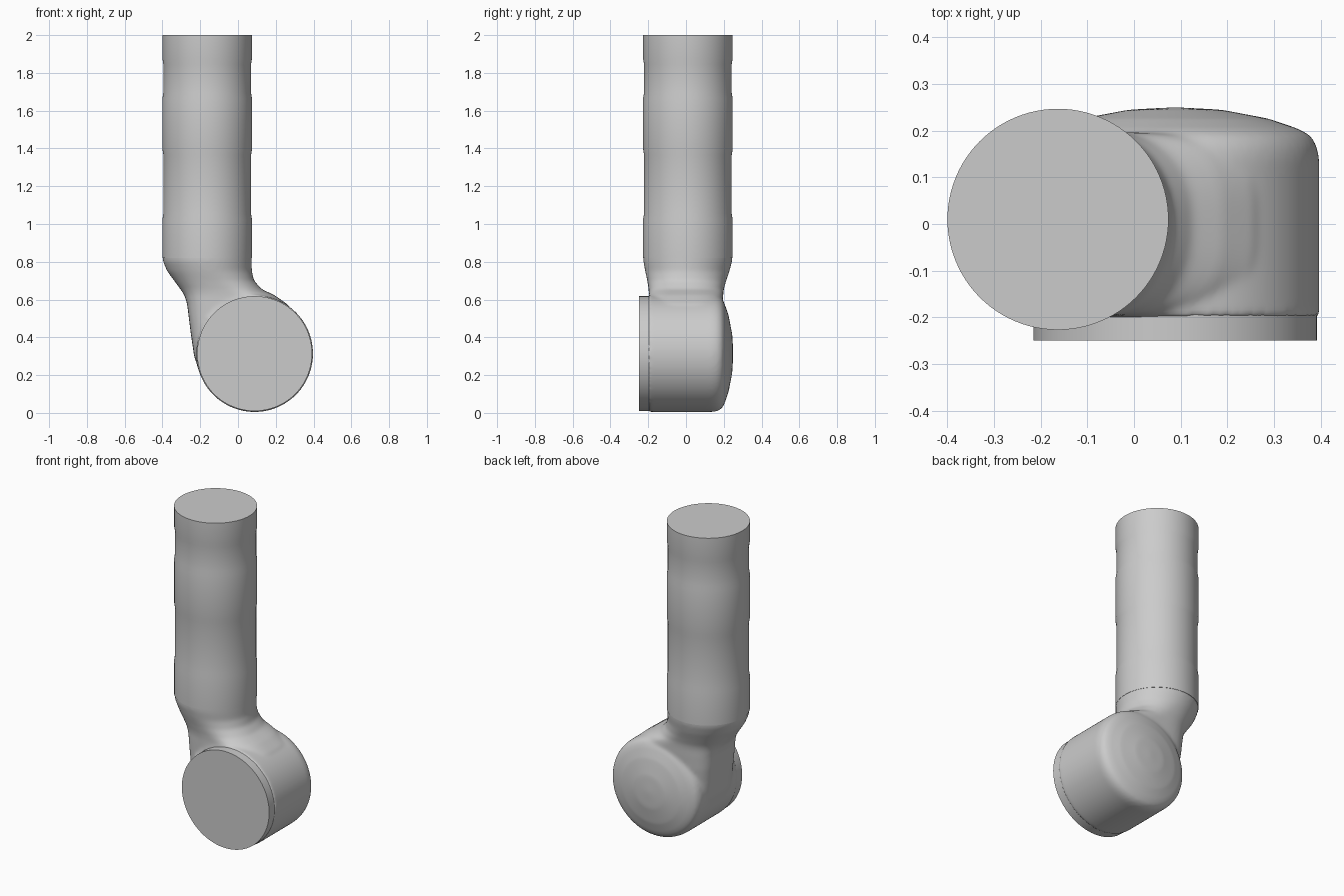
import bpy, bmesh, math
from mathutils import Matrix, Vector

cube = bpy.data.objects.get("Cube")
if cube:
    bpy.data.objects.remove(cube, do_unlink=True)

grey = bpy.data.materials.new("plain grey")
grey.use_nodes = True
colour = (0.6, 0.6, 0.6, 1)
grey.diffuse_color = colour
grey.node_tree.nodes["Principled BSDF"].inputs["Base Color"].default_value = colour

HUB = Vector((0.088, 0, 0.314))
TUBE = Vector((-0.163, 0.01, 0))
SIDES = 96


def skin(bm, rings):
    """Bridge successive closed rings and cap both ends."""
    loops = [[bm.verts.new(p) for p in ring] for ring in rings]
    for a, b in zip(loops, loops[1:]):
        for i in range(SIDES):
            j = (i + 1) % SIDES
            bm.faces.new((a[i], a[j], b[j], b[i]))
    bm.faces.new(loops[0][::-1])
    bm.faces.new(loops[-1])


def oval(xl, xr, yf, yb, z, power=2):
    """Horizontal superellipse ring filling the given extents."""
    ring = []
    for i in range(SIDES):
        t = 2 * math.pi * i / SIDES
        c, s = math.cos(t), math.sin(t)
        u = math.copysign(abs(c) ** (2 / power), c)
        v = math.copysign(abs(s) ** (2 / power), s)
        ring.append(Vector(((xl + xr + u * (xr - xl)) / 2,
                            (yf + yb + v * (yb - yf)) / 2, z)))
    return ring


def lathe(profile, matrix):
    """Rings for a (radius, height) profile, moved by a matrix."""
    return [[matrix @ p for p in oval(-r, r, -r, r, h)] for r, h in profile]


def finish(name, bm):
    bmesh.ops.recalc_face_normals(bm, faces=bm.faces)
    mesh = bpy.data.meshes.new(name)
    bm.to_mesh(mesh)
    bm.free()
    mesh.materials.append(grey)
    obj = bpy.data.objects.new(name, mesh)
    bpy.context.collection.objects.link(obj)
    return obj


def shade(obj):
    bpy.ops.object.select_all(action="DESELECT")
    obj.select_set(True)
    bpy.context.view_layer.objects.active = obj
    bpy.ops.object.shade_smooth_by_angle(angle=math.radians(35))


# Upright tube with shallow stepped bands
bm = bmesh.new()
wide, slim = 0.237, 0.232
profile = [(wide, 0.82)]
for height, below, above in ((1.04, wide, slim), (1.38, slim, wide),
                             (1.68, wide, slim), (1.86, slim, wide)):
    profile += [(below, height - 0.015), (above, height + 0.015)]
profile.append((wide, 2.0))
skin(bm, lathe(profile, Matrix.Translation(TUBE)))
shade(finish("upper_tube", bm))

# Round joint housing with a domed back, blended into the neck
along_y = Matrix.Translation(HUB) @ Matrix.Rotation(-math.pi / 2, 4, "X")
bm = bmesh.new()
skin(bm, lathe([(0.309, -0.2), (0.309, 0.14), (0.304, 0.168), (0.29, 0.19),
                (0.265, 0.204), (0.2, 0.226), (0.1, 0.245), (0.01, 0.25)], along_y))
neck = [(-0.14, 0.1, -0.17, 0.15, 0.14, 4),
        (-0.2, 0.1, -0.185, 0.16, 0.2, 4),
        (-0.232, 0.15, -0.19, 0.17, 0.3, 4),
        (-0.25, 0.28, -0.193, 0.18, 0.42, 4),
        (-0.26, 0.32, -0.195, 0.19, 0.5, 4),
        (-0.27, 0.255, -0.196, 0.195, 0.58, 3.6),
        (-0.285, 0.19, -0.196, 0.197, 0.625, 3),
        (-0.305, 0.125, -0.198, 0.2, 0.655, 2.5),
        (-0.338, 0.085, -0.205, 0.213, 0.7, 2.2),
        (-0.375, 0.073, -0.216, 0.23, 0.75, 2),
        (-0.396, 0.073, -0.225, 0.243, 0.8, 2),
        (-0.399, 0.073, -0.226, 0.246, 0.83, 2),
        (-0.398, 0.072, -0.225, 0.245, 0.92, 2)]
skin(bm, [oval(xl, xr, yf, yb, z, p) for xl, xr, yf, yb, z, p in neck])
housing = finish("joint_housing", bm)
remesh = housing.modifiers.new("fuse", "REMESH")
remesh.mode = "VOXEL"
remesh.voxel_size = 0.009
remesh.use_smooth_shade = True
blend = housing.modifiers.new("blend", "SMOOTH")
blend.factor = 0.5
blend.iterations = 12
shade(housing)

# Flat round cover on the front of the joint
bm = bmesh.new()
skin(bm, lathe([(0.304, -0.25), (0.304, -0.18)], along_y))
shade(finish("front_cover", bm))
